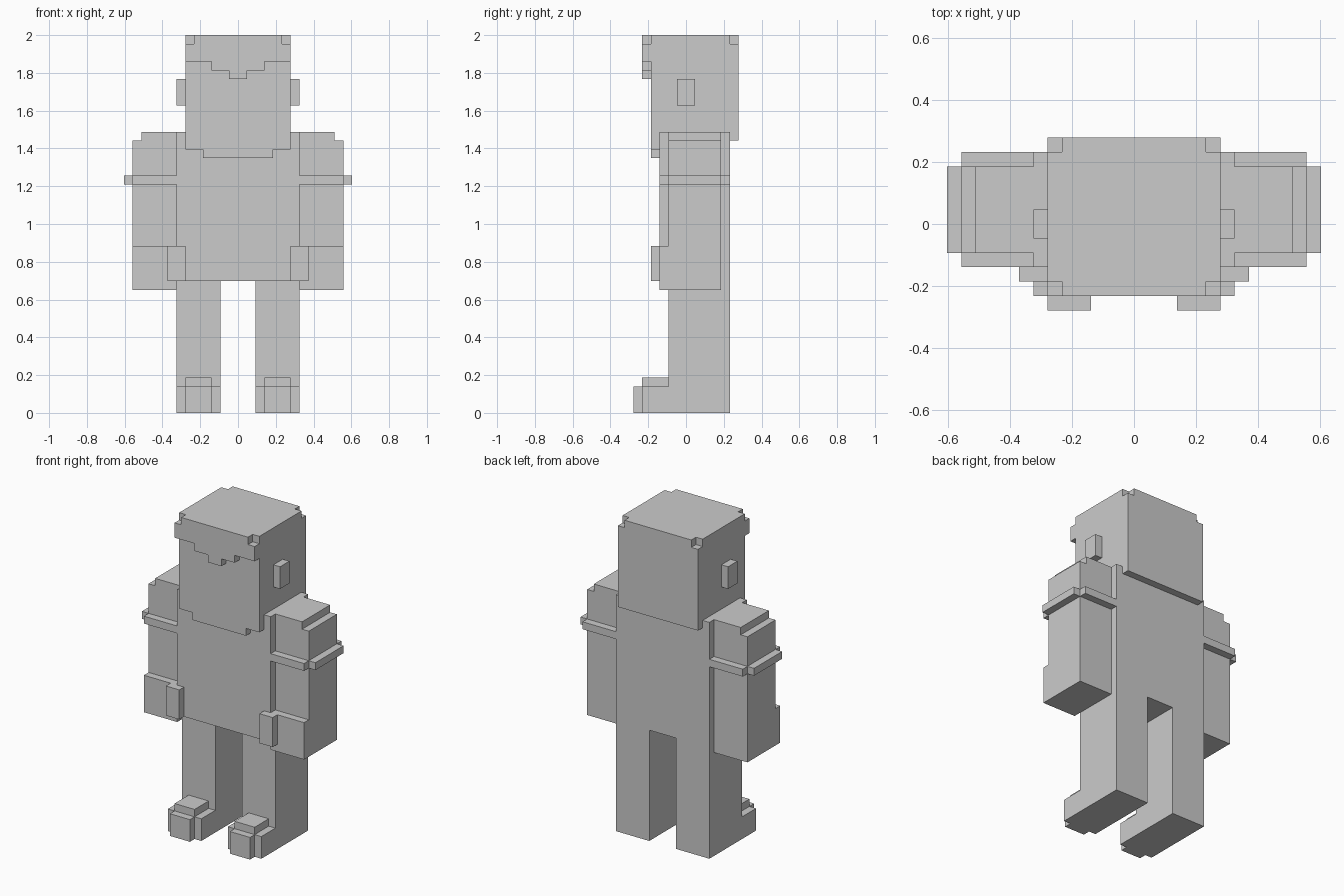
import bpy
import bmesh

U = 2 / 43  # one block of the grid

cube = bpy.data.objects.get("Cube")
if cube:
    bpy.data.objects.remove(cube, do_unlink=True)

grey = bpy.data.materials.new("plain grey")
grey.use_nodes = True
colour = (0.6, 0.6, 0.6, 1)
grey.diffuse_color = colour
grey.node_tree.nodes["Principled BSDF"].inputs["Base Color"].default_value = colour


def slab(name, outline, y0, y1):
    """Extrude an x-z outline, in blocks, from y0 back to y1."""
    bm = bmesh.new()
    face = bm.faces.new([bm.verts.new((x * U, y0 * U, z * U)) for x, z in outline])
    moved = bmesh.ops.extrude_face_region(bm, geom=[face])["geom"]
    verts = [v for v in moved if isinstance(v, bmesh.types.BMVert)]
    bmesh.ops.translate(bm, verts=verts, vec=(0, (y1 - y0) * U, 0))
    bmesh.ops.recalc_face_normals(bm, faces=bm.faces)
    mesh = bpy.data.meshes.new(name)
    bm.to_mesh(mesh)
    bm.free()
    mesh.materials.append(grey)
    obj = bpy.data.objects.new(name, mesh)
    bpy.context.collection.objects.link(obj)
    return obj


def rect(x0, x1, z0, z1):
    return [(x0, z0), (x1, z0), (x1, z1), (x0, z1)]


def symmetric(name, half, y0, y1):
    """Slab whose outline is a right-hand half plus its reflection."""
    slab(name, half + [(-x, z) for x, z in reversed(half)], y0, y1)


def pair(name, outline, y0, y1):
    for side, s in (("left", 1), ("right", -1)):
        slab(f"{side}_{name}", [(s * x, z) for x, z in outline], y0, y1)


# Torso and head
slab("torso", rect(-7, 7, 15, 32), -3, 5)
slab("head", rect(-6, 6, 32, 43), -4, 5)
symmetric("face_and_chin", [(4, 29), (4, 30), (6, 30), (6, 32)], -4, -3)
symmetric("back_of_head", [(6, 31), (6, 42), (5, 42), (5, 43)], 5, 6)
symmetric("hair_fringe", [(1, 38), (1, 39), (3, 39), (3, 40),
                          (6, 40), (6, 42), (5, 42), (5, 43)], -5, -4)
pair("ear", rect(6, 7, 35, 38), -1, 1)

# Arms with stepped shoulders, sleeve bands and hands
pair("arm", [(7, 19), (12, 19), (12, 31), (11, 31), (11, 32), (7, 32)], -2, 4)
pair("sleeve_band", rect(7, 12, 26, 27), -3, 5)
pair("sleeve_band_side", rect(12, 13, 26, 27), -2, 4)
pair("hand", rect(7, 12, 14, 19), -3, 4)
pair("thumb", rect(6, 8, 15, 19), -4, -3)

# Legs and shoes
pair("leg", rect(2, 7, 0, 15), -2, 5)
pair("shoe", [(2, 0), (7, 0), (7, 3), (6, 3), (6, 4), (3, 4), (3, 3), (2, 3)], -5, -2)
pair("toe_cap", rect(3, 6, 0, 3), -6, -5)
